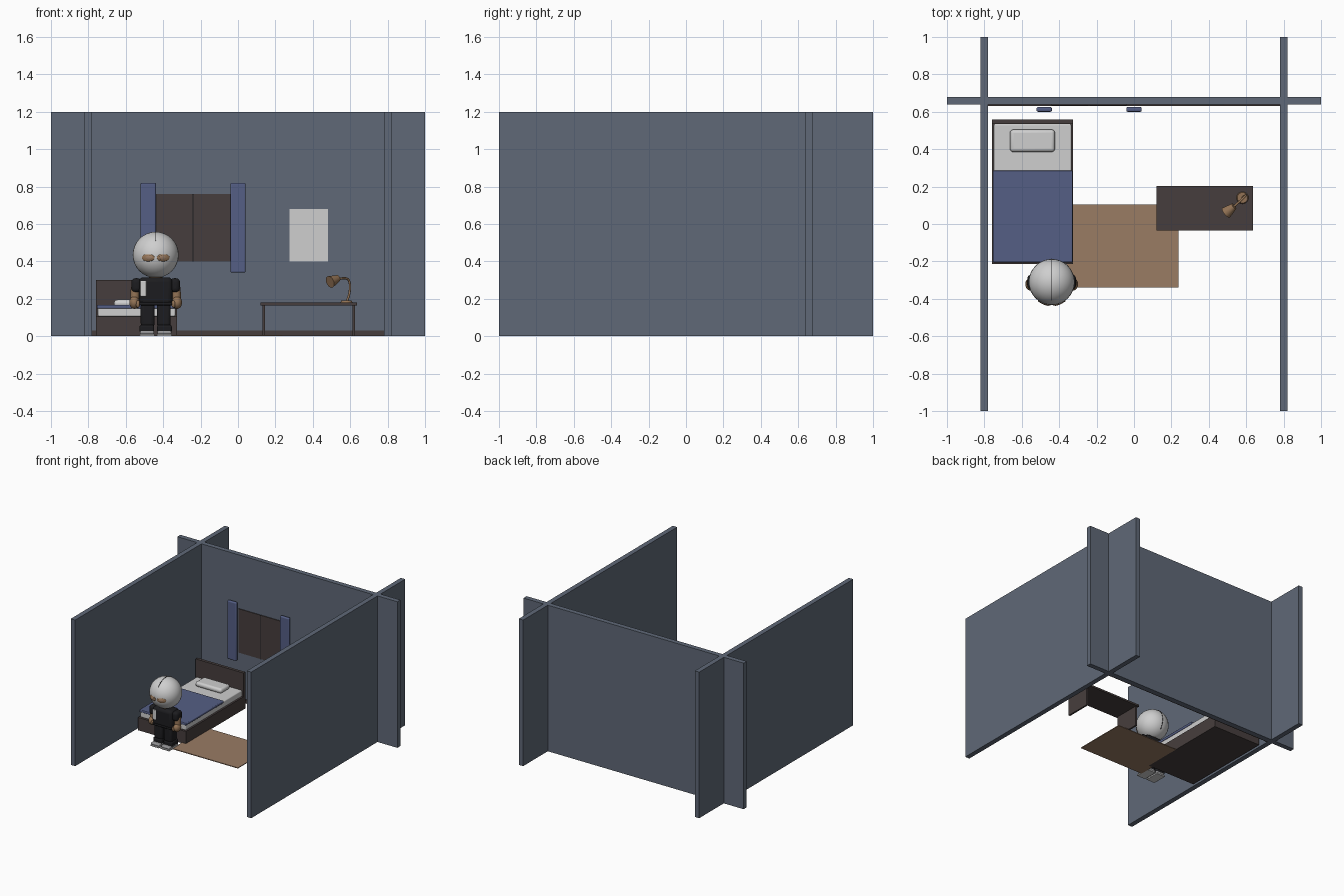
import bpy
import math
from mathutils import Vector

if "Cube" in bpy.data.objects:
    bpy.data.objects.remove(bpy.data.objects["Cube"], do_unlink=True)


def material(name, *rgb):
    m = bpy.data.materials.new(name)
    m.use_nodes = True
    m.diffuse_color = (*rgb, 1)
    m.node_tree.nodes["Principled BSDF"].inputs["Base Color"].default_value = (*rgb, 1)
    return m


WALL = material("slate wall", .115, .14, .185)
WOOD = material("dark wood", .062, .048, .047)
BLUE = material("blue cloth", .09, .113, .235)
WHITE = material("white linen", .62, .62, .62)
RUG = material("tan rug", .32, .2, .127)
SKIN = material("skin brown", .29, .17, .09)
BLACK = material("black cloth", .012, .012, .014)
GREY = material("shoe grey", .3, .3, .31)


def finish(name, mat, smooth=True):
    o = bpy.context.object
    o.name = name
    o.data.materials.append(mat)
    if smooth:
        bpy.ops.object.shade_smooth_by_angle(angle=math.radians(35))
    return o


def box(name, mat, x, y, z, bevel=0):
    """Box from (min, max) ranges, with optional rounded edges."""
    bpy.ops.mesh.primitive_cube_add(size=1, location=[sum(r) / 2 for r in (x, y, z)])
    o = bpy.context.object
    o.scale = [r[1] - r[0] for r in (x, y, z)]
    bpy.ops.object.transform_apply(location=False, rotation=False, scale=True)
    if bevel:
        b = o.modifiers.new("round", 'BEVEL')
        b.width, b.segments = bevel, 4
    return finish(name, mat, bool(bevel))


def ball(name, mat, loc, size):
    bpy.ops.mesh.primitive_uv_sphere_add(segments=32, ring_count=16, radius=1, location=loc)
    bpy.context.object.scale = size
    return finish(name, mat)


def rod(name, mat, a, b, r1, r2):
    """Tapered cylinder between two points."""
    a, b = Vector(a), Vector(b)
    bpy.ops.mesh.primitive_cone_add(vertices=24, radius1=r1, radius2=r2, depth=(b - a).length,
                                    location=(a + b) / 2,
                                    rotation=(b - a).to_track_quat('Z', 'Y').to_euler())
    return finish(name, mat)


def tube(name, mat, points, radius, kind='POLY'):
    c = bpy.data.curves.new(name, 'CURVE')
    c.dimensions, c.bevel_depth, c.use_fill_caps = '3D', radius, True
    s = c.splines.new(kind)
    s.points.add(len(points) - 1)
    for p, co in zip(s.points, points):
        p.co = (*co, 1)
    if kind == 'NURBS':
        s.use_endpoint_u, s.order_u = True, 3
    o = bpy.data.objects.new(name, c)
    bpy.context.collection.objects.link(o)
    c.materials.append(mat)


# Room walls
box("back_wall", WALL, (-1, 1), (.64, .68), (0, 1.2))
for side, s in (("left", 1), ("right", -1)):
    box(side + "_wall", WALL, (s * .8 - .02, s * .8 + .02), (-1, 1), (0, 1.2))
box("baseboard", WOOD, (-.78, .78), (.632, .64), (0, .03))

# Window with curtains, and a blank poster
box("window_panel", WOOD, (-.44, -.04), (.634, .64), (.4, .76))
box("window_divider", BLACK, (-.242, -.238), (.63, .635), (.4, .76))
for side, x in (("right", -.48), ("left", 0)):
    box(side + "_curtain", BLUE, (x - .041, x + .041), (.6, .625), (.34, .82), .008)
box("poster", WHITE, (.275, .48), (.635, .64), (.4, .68))

# Bed
box("bed_base", WOOD, (-.76, -.325), (-.213, .56), (0, .105))
box("headboard", WOOD, (-.76, -.325), (.535, .56), (.1, .3))
box("mattress", WHITE, (-.75, -.335), (-.2, .535), (.105, .157), .008)
box("blanket", BLUE, (-.755, -.328), (-.205, .285), (.148, .168), .006)
box("pillow", WHITE, (-.663, -.423), (.385, .505), (.155, .195), .018)

# Rug
box("rug", RUG, (-.36, .237), (-.34, .103), (0, .006))

# Desk with two side panels
box("desk_top", WOOD, (.12, .637), (-.035, .204), (.165, .18))
for side, x in (("right", .137), ("left", .618)):
    box(side + "_desk_panel", WOOD, (x - .007, x + .007), (-.02, .19), (0, .165))

# Desk lamp
rod("lamp_base", SKIN, (.58, .14, .18), (.58, .14, .19), .032, .028)
tube("lamp_arm", SKIN, [(.58, .14, .185), (.598, .155, .22), (.6, .155, .3),
                        (.565, .12, .315), (.525, .085, .302)], .006, 'NURBS')
rod("lamp_shade", SKIN, (.535, .095, .31), (.492, .06, .29), .018, .033)

# Figure: head with a seam from brow over the crown to the nape
CX, CY, HZ, HR = -.44, -.31, .435, .123
ball("head", WHITE, (CX, CY, HZ), (HR, HR, HR))
seam = [math.radians(38 + 5 * i) for i in range(37)]
tube("head_seam", BLACK, [(CX, CY - HR * math.cos(a), HZ + HR * math.sin(a)) for a in seam], .002)
rod("neck", SKIN, (CX, CY, .29), (CX, CY, .34), .035, .035)

# Figure: torso with a pale side patch and belt
box("torso", BLACK, (CX - .09, CX + .09), (CY - .052, CY + .052), (.165, .315), .025)
box("shirt_patch", WHITE, (CX - .083, CX - .05), (CY - .056, CY - .048), (.215, .295), .002)
box("belt", BLACK, (CX - .087, CX + .087), (CY - .054, CY + .054), (.165, .182), .006)

# Figure: paired parts
for side, s in (("left", 1), ("right", -1)):
    def at(dx, dy, z):
        return CX + s * dx, CY + dy, z

    def span(a, b):
        return sorted((CX + s * a, CX + s * b))
    eye = ball(side + "_eye_opening", SKIN, at(.04, -.112, .42), (.036, .008, .02))
    eye.rotation_euler.z = s * math.radians(20)
    iris = ball(side + "_eye", RUG, at(.037, -.119, .42), (.022, .004, .011))
    iris.rotation_euler.z = s * math.radians(20)
    box(side + "_sleeve", BLACK, span(.075, .13), (CY - .04, CY + .04), (.235, .31), .022)
    rod(side + "_arm", SKIN, at(.108, 0, .26), at(.113, -.005, .185), .025, .023)
    ball(side + "_hand", SKIN, at(.114, -.012, .18), (.027, .034, .034))
    ball(side + "_thumb", SKIN, at(.095, -.035, .172), (.011, .013, .02))
    box(side + "_leg", BLACK, span(.006, .08), (CY - .042, CY + .042), (.05, .18), .018)
    box(side + "_trouser_cuff", BLACK, span(.008, .086), (CY - .045, CY + .045), (.02, .06), .01)
    box(side + "_shoe", GREY, span(.008, .084), (CY - .075, CY + .045), (.01, .03), .008)
    box(side + "_shoe_sole", WHITE, span(.006, .086), (CY - .078, CY + .047), (0, .011), .003)
